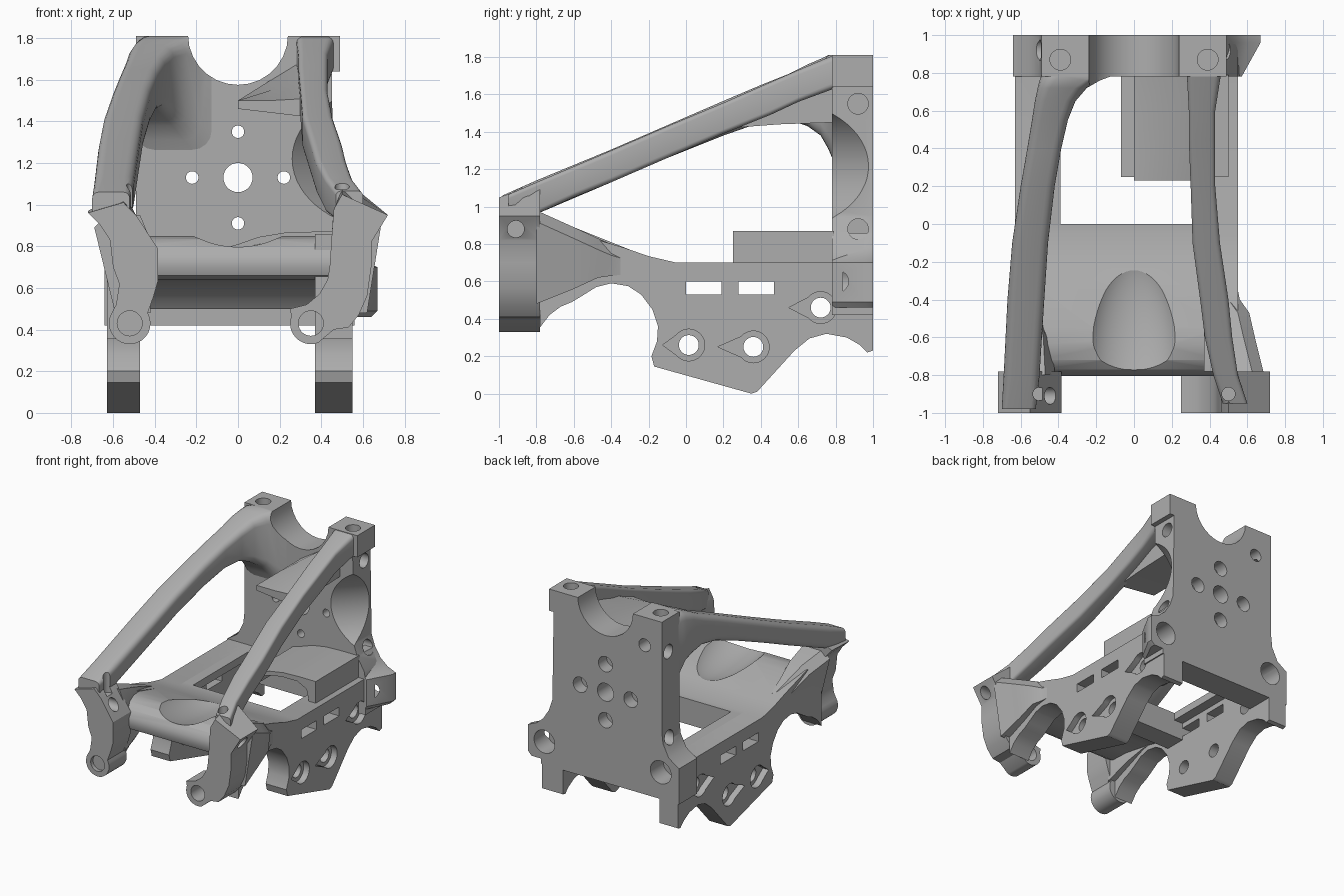
import bpy, bmesh, math
from mathutils import Vector, Matrix

if "Cube" in bpy.data.objects:
    bpy.data.objects.remove(bpy.data.objects["Cube"])

grey = bpy.data.materials.new("matte_grey")
grey.use_nodes = True
grey.diffuse_color = (0.42, 0.42, 0.42, 1)
grey.node_tree.nodes["Principled BSDF"].inputs["Base Color"].default_value = (0.42, 0.42, 0.42, 1)
parts = []


def finish(name, bm, keep=True):
    bmesh.ops.recalc_face_normals(bm, faces=bm.faces[:])
    me = bpy.data.meshes.new(name)
    bm.to_mesh(me)
    bm.free()
    ob = bpy.data.objects.new(name, me)
    bpy.context.collection.objects.link(ob)
    if keep:
        me.materials.append(grey)
        parts.append(ob)
    else:
        ob.hide_render = True
    return ob


def skin(name, rings, keep=True):
    """Closed skin through rings of equal point count."""
    bm = bmesh.new()
    loops = [[bm.verts.new(p) for p in ring] for ring in rings]
    n = len(loops[0])
    for a, b in zip(loops, loops[1:]):
        for i in range(n):
            bm.faces.new((a[i], a[(i + 1) % n], b[(i + 1) % n], b[i]))
    bm.faces.new(loops[0])
    bm.faces.new(loops[-1])
    return finish(name, bm, keep)


def prism(name, pts, axis, lo, hi, keep=True):
    """Extrude a 2D outline along x, y or z."""
    place = {"x": lambda p, t: (t, p[0], p[1]),
             "y": lambda p, t: (p[0], t, p[1]),
             "z": lambda p, t: (p[0], p[1], t)}[axis]
    return skin(name, [[place(p, t) for p in pts] for t in (lo, hi)], keep)


def arc(cx, cy, r, a0=0, a1=360, n=32):
    full = abs(a1 - a0) == 360
    steps = n if full else n - 1
    return [(cx + r * math.cos(math.radians(a0 + (a1 - a0) * i / steps)),
             cy + r * math.sin(math.radians(a0 + (a1 - a0) * i / steps))) for i in range(n)]


def loft(name, sections, side=1, soft=0.25):
    """Rounded box sections (y, inner x, outer x, bottom z, top z)."""
    rings = []
    for y, x0, x1, z0, z1 in sections:
        r = soft * min(x1 - x0, z1 - z0)
        ring = []
        for cx, cz, a in ((x1 - r, z1 - r, 0), (x0 + r, z1 - r, 90),
                          (x0 + r, z0 + r, 180), (x1 - r, z0 + r, 270)):
            ring += arc(cx, cz, r, a, a + 90, 5)
        rings.append([(side * x, y, z) for x, z in ring])
    return skin(name, rings)


def cut(ob, cutter):
    mod = ob.modifiers.new("cut", "BOOLEAN")
    mod.operation, mod.solver, mod.object = "DIFFERENCE", "EXACT", cutter
    bpy.context.view_layer.update()
    dg = bpy.context.evaluated_depsgraph_get()
    me = bpy.data.meshes.new_from_object(ob.evaluated_get(dg))
    ob.modifiers.clear()
    ob.data = me


def carve(targets, cutter):
    for t in targets:
        cut(t, cutter)
    bpy.data.objects.remove(cutter)


def drill(targets, axis, u, v, r, lo, hi):
    carve(targets, prism("drill", arc(u, v, r, n=28), axis, lo, hi, False))


# Rear mounting plate
plate = prism("rear_plate", [
    (-.49, 1.81), (.49, 1.81), (.49, 1.64), (.45, 1.64), (.46, .95), (.49, .86), (.55, .76),
    (.56, .70), (.56, .42), (-.64, .42), (-.64, .70), (-.55, .76), (-.5, .86), (-.49, .95)],
    "y", .78, 1)
drill([plate], "y", 0, 1.13, .07, .7, 1.1)
for u, v in ((.22, 1.13), (-.22, 1.13), (0, 1.35), (0, .91)):
    drill([plate], "y", u, v, .03, .7, 1.1)
    drill([plate], "y", u, v, .06, .9, 1.1)
drill([plate], "y", -.34, 1.59, .05, .88, 1.1)
for s in (1, -1):
    drill([plate], "z", s * .39, .87, .055, 1.65, 1.9)
    for z in (1.55, .88):
        drill([plate], "x", .92, z, .055, *sorted((s * .36, s * .8)))

# Slanted round relief on the plate's left edge
relief = prism("relief_cutter", arc(0, 0, .35, n=64), "z", -1, 1, False)
relief.matrix_world = (Matrix.Translation((.605, .63, 1.22))
                       @ Vector((1, 1, 0)).to_track_quat("Z", "Y").to_matrix().to_4x4())
carve([plate], relief)

# Rear lug, flaring out of the plate
lug = skin("rear_lug", [[(.42, .78, z), (a, .78, z), (b, .96, z), (b, 1, z), (.42, 1, z)]
                        for z, a, b in ((.46, .55, .64), (.49, .57, .67), (.70, .57, .67),
                                        (.73, .54, .60), (.78, .50, .54), (.86, .48, .49))])

# Side frames with wheel arch, slots and recessed bolt holes
outline = [(-.78, .86), (-.6, .86), (-.33, .78), (-.2, .735), (-.05, .70), (1, .70), (1, .23),
           (.97, .22), (.93, .26), (.86, .30), (.75, .32), (.66, .295), (.58, .23), (.38, .01),
           (.35, 0), (-.17, .145), (-.185, .2), (-.155, .28), (-.15, .36), (-.18, .45),
           (-.24, .53), (-.31, .575), (-.4, .59), (-.48, .57), (-.56, .52), (-.61, .49),
           (-.67, .465), (-.73, .42), (-.78, .355)]
frames = {}
for s, lo, hi in ((1, .37, .55), (-1, -.63, -.47)):
    frame = prism(("left" if s > 0 else "right") + "_side_frame", outline, "x", lo, hi)
    frames[s] = frame
    for y in (0, .28):
        carve([frame], prism("slot", [(y, .53), (y + .19, .53), (y + .19, .60), (y, .60)],
                             "x", lo - .1, hi + .1, False))
    face = hi if s > 0 else lo
    for y, z, tip in ((.015, .26, -.14), (.36, .25, -.19), (.72, .46, -.17)):
        drop = arc(y, z, .085, 140, -140, 24) + [(y + tip, z)]
        carve([frame], prism("recess", drop, "x", face - .05, face + .05, False))
        drill([frame], "x", y, z, .053, lo - .1, hi + .1)
# Inner ledge of the right frame and rear sockets
prism("right_inner_ledge", [(0, .64), (0, .70), (.8, .70), (.8, .64)], "x", -.5, -.39)
for x, z in ((.53, .6), (-.48, .63)):
    drill([plate, lug, frames[1], frames[-1]], "y", x, z, .09, .84, 1.1)

# Front cross panel with a tapering centre dip
panel = prism("front_cross_panel", [
    (-.79, .66), (-.805, .70), (-.80, .75), (-.77, .80), (-.72, .835), (-.64, .85), (-.55, .84),
    (-.33, .78), (-.2, .735), (-.05, .70), (0, .70), (0, .5), (-.17, .5), (-.21, .55), (-.28, .6),
    (-.4, .63), (-.6, .64), (-.75, .64)], "x", -.52, .47)
bm = bmesh.new()
bmesh.ops.create_uvsphere(bm, u_segments=64, v_segments=32, radius=1)
bmesh.ops.scale(bm, vec=(.27, .62, .2), verts=bm.verts)
bmesh.ops.rotate(bm, cent=(0, 0, 0), matrix=Matrix.Rotation(math.radians(-15), 3, "X"), verts=bm.verts)
bmesh.ops.translate(bm, vec=(0, -.72, .99), verts=bm.verts)
carve([panel], finish("dip_cutter", bm, False))

# Arched tray in front of the plate
prism("arched_tray", [
    (-.07, .70), (-.07, .79), (0, .81), (.1, .845), (.22, .865), (.36, .87), (.5, .87), (.5, .70),
    (.44, .70), (.42, .79), (.34, .83), (.2, .83), (.08, .805), (0, .775), (-.03, .70)], "y", .25, .79)


# Front legs: the top edge drops toward the front
def leg(name, pts):
    return skin(name, [[(x, y, z - drop * max(0, z - .95)) for x, z in pts]
                       for y, drop in ((-1, .45), (-.78, 0))])


left_leg = leg("left_front_leg", [
    (.72, .95), (.5, 1.13), (.46, 1.0), (.45, .85), (.44, .70), (.43, .64), (.39, .57), (.33, .52), (.25, .50)]
    + arc(.35, .43, .1, 160, 290, 14) + [(.46, .40), (.53, .41), (.58, .47), (.62, .56), (.64, .70), (.64, .82)])
right_leg = leg("right_front_leg", [
    (-.72, .97), (-.66, .9), (-.615, .83), (-.6, .7), (-.57, .62), (-.585, .52)]
    + arc(-.52, .43, .1, 150, 390, 18) + [(-.405, .56), (-.385, .63), (-.385, .79), (-.49, .95), (-.55, 1.06)])
drill([left_leg], "y", .35, .43, .06, -1.1, -.7)
drill([right_leg], "y", -.52, .43, .06, -1.1, -.97)


# Tapered shoulders joining legs to frames (y, inner x, outer x low and high, bottom z, top z)
def shoulder(name, side, sections):
    return skin(name, [[(side * x, y, z) for x, z in (
        (xi, z0), (xb, z0), (xt, z1 - .06), (xt - .06, z1), (xi + .05, z1), (xi, z1 - .12))]
        for y, xi, xb, xt, z0, z1 in sections])


shoulders = {
    1: shoulder("left_shoulder", 1, [
        (-.8, .46, .62, .69, .48, .98), (-.6, .44, .60, .64, .56, .89),
        (-.47, .42, .59, .61, .62, .83), (-.40, .42, .56, .56, .63, .80), (-.3, .42, .54, .54, .64, .77)]),
    -1: shoulder("right_shoulder", -1, [
        (-.8, .42, .59, .69, .48, .95), (-.6, .43, .60, .65, .56, .89),
        (-.45, .46, .62, .635, .62, .83), (-.3, .48, .62, .62, .64, .77)])}

# Sloping arms
left_arm = loft("left_arm", [
    (-.95, .47, .60, .92, 1.065), (-.8, .42, .55, .96, 1.13), (-.6, .375, .52, 1.05, 1.215),
    (-.4, .35, .50, 1.13, 1.30), (-.1, .31, .455, 1.26, 1.43), (.2, .30, .43, 1.39, 1.555),
    (.45, .29, .43, 1.49, 1.665), (.6, .29, .43, 1.56, 1.73), (.79, .28, .46, 1.63, 1.81)], 1, .18)
right_arm = loft("right_arm", [
    (-.98, .52, .70, .94, 1.06), (-.8, .50, .69, .96, 1.14), (-.4, .475, .67, 1.13, 1.305),
    (-.1, .455, .645, 1.26, 1.435), (.2, .42, .60, 1.38, 1.565), (.4, .385, .565, 1.45, 1.65),
    (.55, .35, .54, 1.465, 1.71), (.65, .31, .525, 1.43, 1.76), (.72, .25, .51, 1.38, 1.79),
    (.76, .18, .50, 1.31, 1.81), (.79, .10, .49, 1.24, 1.81)], -1)

# Gusset fin beside the left arm, rising with it, with a rounded inner corner
fin = skin("gusset_fin", [[(0, y, 1.46), (0, y, 1.50), (.16, y, mid), (.34, y, top), (.34, y, low)]
                          for y, mid, top, low in ((.23, 1.50, 1.51, 1.42), (.5, 1.55, 1.62, 1.44),
                                                   (.79, 1.6, 1.71, 1.45))])
carve([fin], prism("fin_corner", [(.16, .2)] + arc(.16, .09, .14, 90, 0, 12) + [(.3, .2)],
                   "z", 1.3, 1.9, False))

# Saddle notch through the top, then leg bolt holes
drill([plate, right_arm, left_arm], "y", 0, 1.815, .24, .6, 1.1)
for s, part, arm, lo, hi in ((1, left_leg, left_arm, .52, .9), (-1, right_leg, right_arm, -.6, -.3)):
    drill([part, arm, shoulders[s]], "x", -.91, .88, .045, lo, hi)
    drill([part, arm], "z", s * .5, -.9, .035, .94, 1.3)

# Smooth curved surfaces, keep machined edges crisp
bpy.ops.object.select_all(action="DESELECT")
for ob in parts:
    ob.select_set(True)
bpy.context.view_layer.objects.active = plate
bpy.ops.object.shade_smooth_by_angle(angle=math.radians(32))
